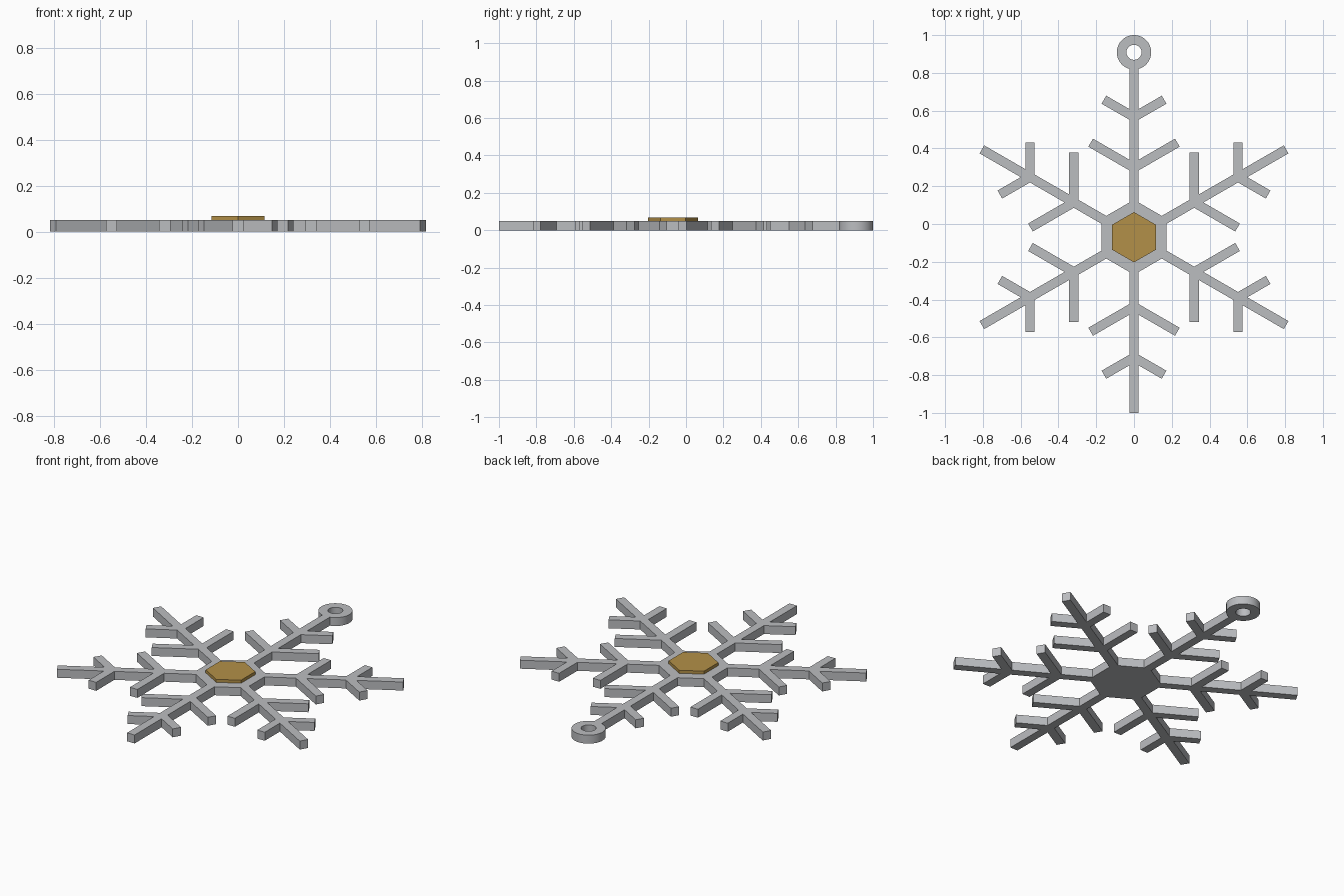
import bpy, bmesh
from math import sin, cos, pi, asin, sqrt, radians

cube = bpy.data.objects.get("Cube")
if cube:
    bpy.data.objects.remove(cube, do_unlink=True)

HUB_Y = -0.07
HUB_R, ARM_LEN, HALF = 0.198, 0.93, 0.0245
BRANCHES = [(0.368, 0.265), (0.636, 0.184)]   # distance along arm, length
RING_R, HOLE_R = 0.091, 0.04
RING_U = 1 - RING_R - HUB_Y                   # ring centre along the top arm
THICK, GEM_TOP = 0.05, 0.068


def material(name, rgb):
    mat = bpy.data.materials.new(name)
    mat.use_nodes = True
    mat.diffuse_color = (*rgb, 1)
    bsdf = mat.node_tree.nodes["Principled BSDF"]
    bsdf.inputs["Base Color"].default_value = (*rgb, 1)
    bsdf.inputs["Roughness"].default_value = 0.5
    return mat


def prism(name, loops, z0, z1, mat):
    """Extrude flat outlines (later loops cut holes) into a solid mesh."""
    curve = bpy.data.curves.new(name, "CURVE")
    curve.dimensions = "2D"
    curve.fill_mode = "BOTH"
    curve.extrude = (z1 - z0) / 2
    for loop in loops:
        spline = curve.splines.new("POLY")
        spline.points.add(len(loop) - 1)
        for point, (x, y) in zip(spline.points, loop):
            point.co = (x, y, 0, 1)
        spline.use_cyclic_u = True
    obj = bpy.data.objects.new(name, curve)
    bpy.context.collection.objects.link(obj)
    bpy.ops.object.select_all(action="DESELECT")
    obj.select_set(True)
    bpy.context.view_layer.objects.active = obj
    bpy.ops.object.convert(target="MESH")
    obj = bpy.context.view_layer.objects.active
    # Weld caps to walls and sit the part at its height
    bm = bmesh.new()
    bm.from_mesh(obj.data)
    bmesh.ops.remove_doubles(bm, verts=bm.verts, dist=1e-5)
    bmesh.ops.recalc_face_normals(bm, faces=bm.faces)
    bmesh.ops.translate(bm, verts=bm.verts, vec=(0, 0, (z0 + z1) / 2))
    bm.to_mesh(obj.data)
    bm.free()
    obj.data.materials.clear()
    obj.data.materials.append(mat)
    bpy.ops.object.shade_smooth_by_angle(angle=radians(25))
    return obj


def place(points, angle):
    """Turn arm coordinates (along, across) about the hub."""
    c, s = cos(angle), sin(angle)
    return [(u * c - v * s, u * s + v * c + HUB_Y) for u, v in points]


def circle(cu, r, start=0, sweep=2 * pi, n=48):
    return [(cu + r * cos(start + sweep * i / n), r * sin(start + sweep * i / n))
            for i in range(n)]


# One side of an arm, from hub to tip
side = [(HUB_R - HALF / sqrt(3), HALF)]
du, dv = cos(pi / 3), sin(pi / 3)
for base, length in BRANCHES:
    eu, ev = base + length * du, length * dv
    side += [(base - HALF / sqrt(3), HALF),
             (eu - HALF * dv, ev + HALF * du),
             (eu + HALF * dv, ev - HALF * du),
             (base + HALF * sqrt(3), HALF)]

# Six arms around the hub; the top one ends in a hanging ring
outline = []
for k in range(6):
    if k == 1:
        gap = asin(HALF / RING_R)
        tip = circle(RING_U, RING_R, pi + gap, 2 * (pi - gap))
        tip.append((RING_U - RING_R * cos(gap), HALF))
    else:
        tip = [(ARM_LEN, -HALF), (ARM_LEN, HALF)]
    arm = [(u, -v) for u, v in side] + tip + side[::-1]
    # Hub corners lie on the arm axes, so hub edges run straight between arms
    outline += place(arm, pi / 6 + k * pi / 3)

hole = place(circle(RING_U, HOLE_R, n=40), pi / 2)
silver = material("silver grey", (0.50, 0.51, 0.53))
gold = material("gold", (0.45, 0.28, 0.065))
prism("snowflake_body", [outline, hole], 0, THICK, silver)

# Raised hexagonal centre
gem = place(circle(0, 0.133, n=6), pi / 6)
prism("centre_hexagon", [gem], THICK - 0.005, GEM_TOP, gold)
